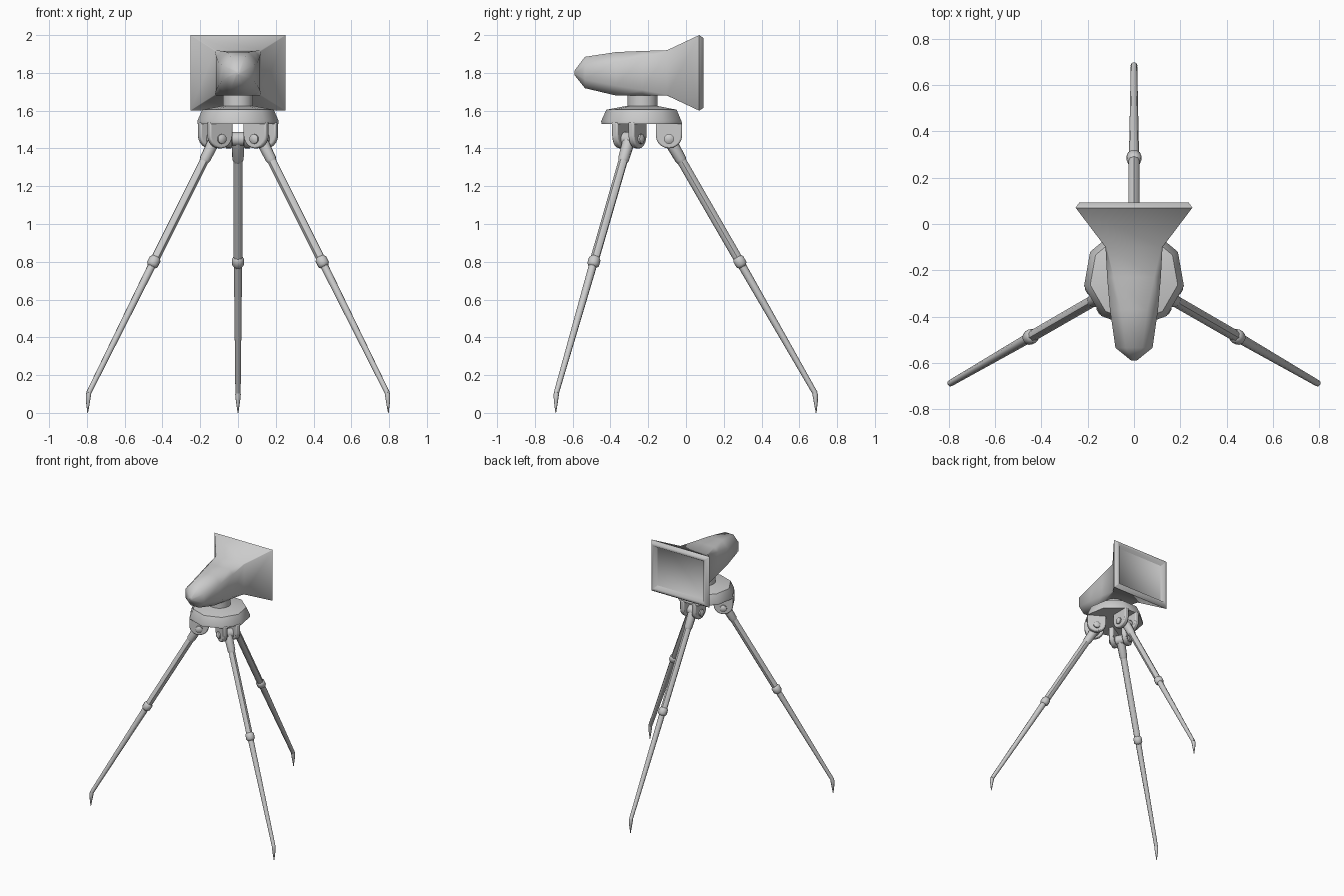
import bpy, bmesh, math
from mathutils import Vector

if "Cube" in bpy.data.objects:
    bpy.data.objects.remove(bpy.data.objects["Cube"])

CY = -0.23            # tripod axis sits a little in front of the origin
TAU = 2 * math.pi


def make(name, bm, angle=45, loc=(0, 0, 0), turn=0):
    bmesh.ops.recalc_face_normals(bm, faces=bm.faces)
    me = bpy.data.meshes.new(name)
    bm.to_mesh(me)
    bm.free()
    me.shade_smooth()
    me.set_sharp_from_angle(angle=math.radians(angle))
    ob = bpy.data.objects.new(name, me)
    ob.location = loc
    ob.rotation_euler.z = turn
    bpy.context.collection.objects.link(ob)
    return ob


def loft(rings):
    """Skin a list of equal-sized point rings and cap both ends."""
    bm = bmesh.new()
    vs = [[bm.verts.new(p) for p in r] for r in rings]
    n = len(vs[0])
    for a, b in zip(vs, vs[1:]):
        for i in range(n):
            j = (i + 1) % n
            bm.faces.new((a[i], a[j], b[j], b[i]))
    bm.faces.new(vs[0])
    bm.faces.new(vs[-1])
    return bm


def ring(c, axis, r, n=8, start=0.0):
    """Circle round an axis lying in the local xz plane (or along y)."""
    c, w = Vector(c), Vector(axis).normalized()
    u = Vector((0, 1, 0)) if abs(w.y) < 0.9 else Vector((1, 0, 0))
    v = w.cross(u)
    return [c + r * (math.cos(start + TAU * i / n) * u + math.sin(start + TAU * i / n) * v)
            for i in range(n)]


def section(y, zc, hx, hz, cut):
    """Chamfered rectangle: cut is the chamfer as a share of the half size."""
    k = 1 - cut
    pts = [(1, k), (k, 1), (-k, 1), (-1, k), (-1, -k), (-k, -1), (k, -1), (1, -k)]
    return [(hx * a, y, zc + hz * b) for a, b in pts]


# Head: rounded nose flaring into a rectangular rear frame with recessed screen
head = [section(*s) for s in (
    (-0.59, 1.80, 0.012, 0.012, 0.5),
    (-0.535, 1.802, 0.08, 0.083, 0.55),
    (-0.37, 1.795, 0.104, 0.115, 0.45),
    (-0.23, 1.798, 0.116, 0.118, 0.25),
    (-0.10, 1.80, 0.123, 0.12, 0.04),
    (0.07, 1.80, 0.252, 0.20, 0.005),
    (0.092, 1.80, 0.237, 0.185, 0.005),
    (0.092, 1.80, 0.217, 0.165, 0.005),
    (0.068, 1.80, 0.200, 0.148, 0.005))]
make("head_housing", loft(head), 50)

# Neck
make("neck", loft([ring((0, 0, z), (0, 0, 1), 0.08, 16) for z in (1.60, 1.70)]), loc=(0, CY, 0))

# Nine-sided mounting plate, one corner facing front
plate = [ring((0, 0, z), (0, 0, 1), r, 9, math.pi)
         for z, r in ((1.53, 0.218), (1.545, 0.219), (1.605, 0.192), (1.625, 0.085))]
make("mounting_plate", loft(plate), 40, (0, CY, 0))

# Legs, built along local +x and turned round the tripod axis
HIP, KNEE, ANKLE = Vector((0.14, 0, 1.45)), Vector((0.515, 0, 0.8)), Vector((0.913, 0, 0.105))
AX = (ANKLE - HIP).normalized()
for side, deg in (("back", 90), ("front_left", 210), ("front_right", 330)):
    place = dict(loc=(0, CY, 0), turn=math.radians(deg))

    # Hinge cheeks with round lower edge
    arc = [(0.14 + 0.07 * math.cos(a), 1.47 + 0.07 * math.sin(a))
           for a in (math.pi + math.pi * i / 10 for i in range(11))]
    outline = [(0.07, 1.54)] + arc + [(0.21, 1.54)]
    for s, tag in ((-1, "a"), (1, "b")):
        cheek = make(f"{side}_hinge_cheek_{tag}",
                     loft([[(x, s * y, z) for x, z in outline] for y in (0.032, 0.068)]), **place)
        bev = cheek.modifiers.new("soft_edge", 'BEVEL')
        bev.width, bev.segments = 0.008, 2

    # Pin with domed ends
    pin = [ring(HIP + Vector((0, y, 0)), (0, 1, 0), r, 12)
           for y, r in ((-0.086, 0.014), (-0.078, 0.026), (0.078, 0.026), (0.086, 0.014))]
    make(f"{side}_hinge_pin", loft(pin), **place)

    # Knuckle and socket holding the leg
    make(f"{side}_knuckle", loft([ring(HIP + Vector((0, y, 0)), (0, 1, 0), 0.037, 12)
                                  for y in (-0.03, 0.03)]), **place)
    make(f"{side}_socket", loft([ring(HIP + AX * d, AX, r)
                                 for d, r in ((0.0, 0.034), (0.125, 0.030), (0.14, 0.024))]), **place)

    # Upper tube, knee collar, lower tube
    make(f"{side}_upper_leg", loft([ring(HIP, AX, 0.025), ring(KNEE, AX, 0.024)]), **place)
    collar = [ring(KNEE + AX * d, AX, r, 10)
              for d, r in ((-0.032, 0.02), (-0.017, 0.032), (0.017, 0.032), (0.032, 0.02))]
    make(f"{side}_knee_collar", loft(collar), 60, **place)
    make(f"{side}_lower_leg", loft([ring(KNEE, AX, 0.022), ring(ANKLE, AX, 0.014)]), **place)

    # Spiked foot
    spike = [ring((x, 0, z), (0, 0, 1), r)
             for x, z, r in ((0.908, 0.122, 0.010), (0.914, 0.098, 0.015),
                             (0.917, 0.06, 0.011), (0.919, 0.0, 0.002))]
    make(f"{side}_foot_spike", loft(spike), **place)
